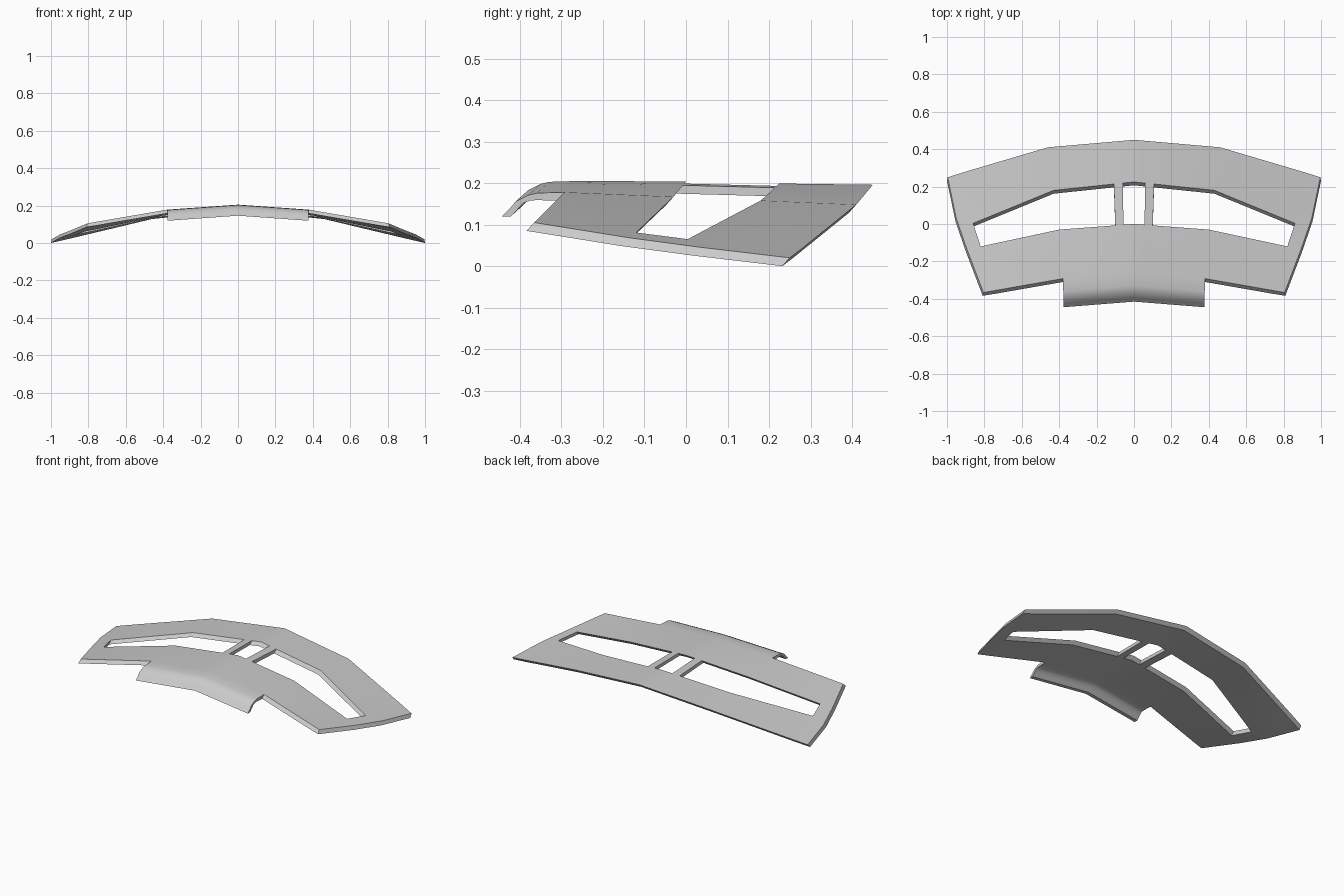
import bpy
import bmesh
import math
from mathutils import Vector

cube = bpy.data.objects.get("Cube")
if cube:
    bpy.data.objects.remove(cube)

grey = bpy.data.materials.new("light grey")
grey.use_nodes = True
colour = (0.6, 0.6, 0.6, 1)
grey.diffuse_color = colour
grey.node_tree.nodes["Principled BSDF"].inputs["Base Color"].default_value = colour

# Half of the top skin: each row runs centre, crease, opening end, outer edge
front = [(0, -.265, .205), (.38, -.292, .178), (.73, -.353, .118), (.805, -.366, .105)]
hole_front = [(0, 0, .204), (.4, -.03, .167), (.82, -.12, .081), (.893, -.135, .068)]
hole_back = [(0, .225, .199), (.43, .18, .158), (.86, .004, .065), (.95, .03, .046)]
back = [(0, .45, .196), (.46, .41, .148), (.9, .28, .043), (.996, .25, .02)]

# Curled lip ahead of the front row: centre y and z, then thickness offset y and z
lip = [(-.415, .146, .022, 0), (-.395, .165, .018, -.003), (-.38, .183, .018, -.004),
       (-.35, .198, .005, -.013), (-.33, .203, 0, -.017)]

bm = bmesh.new()
under = {}


def add_vert(p, offset):
    """Make a top vertex and its partner on the underside."""
    p = Vector(p)
    v = bm.verts.new(p)
    under[v] = bm.verts.new(p + Vector(offset))
    return v


def add_row(points, inner_offset, outer_offset):
    """Insert the two edges of the centre bar between the centre and the crease."""
    a, b = Vector(points[0]), Vector(points[1])
    inner = [a, a.lerp(b, .14), a.lerp(b, .25), b]
    row = [add_vert(p, inner_offset) for p in inner]
    for i, p in enumerate(points[2:]):
        dx = .004 if i == 1 else 0
        row.append(add_vert(p, Vector(outer_offset) + Vector((dx, 0, 0))))
    return row


def skin(lower, upper, columns):
    return [bm.faces.new((lower[c], lower[c + 1], upper[c + 1], upper[c])) for c in columns]


shift = (0, -.018, -.02)
lip_rows = [add_row([(0, y, z), (.378, y - .03, z - .027)], (0, oy, oz), shift)
            for y, z, oy, oz in lip]
rows = [add_row(r, shift, shift) for r in (front, hole_front, hole_back, back)]

# Lip, front band, bars and end frame between the openings, back band
top = []
curl = lip_rows + [rows[0]]
for a, b in zip(curl, curl[1:]):
    top += skin(a, b, range(3))
top += skin(rows[0], rows[1], range(5))
top += skin(rows[1], rows[2], (1, 4))
top += skin(rows[2], rows[3], range(5))

# Underside, then walls around every open edge except the mirror seam
rim = [(l.vert, l.link_loop_next.vert) for f in top for l in f.loops if l.edge.is_boundary]
for f in top:
    bm.faces.new([under[v] for v in reversed(f.verts[:])])
for a, b in rim:
    if abs(a.co.x) + abs(b.co.x) > 1e-5:
        bm.faces.new((b, a, under[a], under[b]))

mesh = bpy.data.meshes.new("vented_panel")
bm.to_mesh(mesh)
bm.free()
mesh.materials.append(grey)
panel = bpy.data.objects.new("vented_panel", mesh)
bpy.context.collection.objects.link(panel)

# Smooth shading with sharp rims
bpy.ops.object.select_all(action="DESELECT")
panel.select_set(True)
bpy.context.view_layer.objects.active = panel
bpy.ops.object.shade_smooth_by_angle(angle=math.radians(30))

mirror = panel.modifiers.new("mirror", "MIRROR")
mirror.use_clip = True
mirror.merge_threshold = 0.0005
